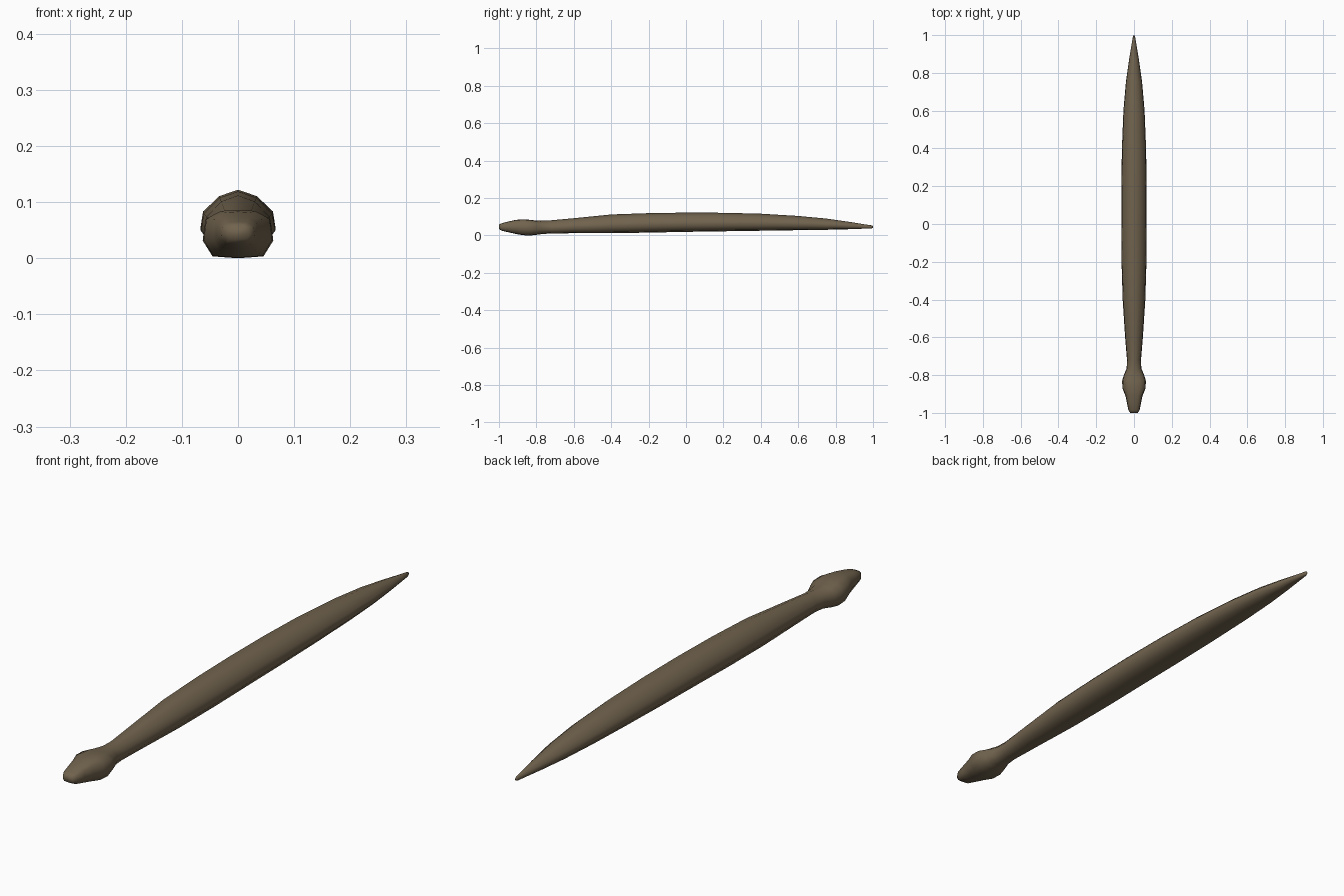
import bpy, bmesh

skin = bpy.data.materials.new("brown skin")
skin.diffuse_color = (0.165, 0.125, 0.076, 1)

# Right half of the cross-section (width fraction, height fraction), top to bottom
BODY = [(0, 1), (0.5, 0.89), (0.93, 0.62), (1, 0.32), (0.67, 0.06), (0, 0)]
HEAD = [(0, 1), (0.5, 0.98), (0.92, 0.82), (1, 0.38), (0.72, 0.04), (0, 0)]

# Stations along the body: y, half width, bottom z, top z, headness
STATIONS = [
    (-1.00, 0.020, 0.034, 0.058, 1), (-0.985, 0.030, 0.025, 0.065, 1),
    (-0.95, 0.037, 0.017, 0.074, 1), (-0.91, 0.045, 0.008, 0.083, 1),
    (-0.87, 0.061, 0.001, 0.086, 1), (-0.83, 0.063, 0.000, 0.083, 1),
    (-0.80, 0.054, 0.003, 0.079, 0.8), (-0.765, 0.039, 0.008, 0.079, 0.4),
    (-0.72, 0.037, 0.010, 0.081, 0), (-0.60, 0.047, 0.012, 0.092, 0),
    (-0.40, 0.060, 0.012, 0.112, 0), (-0.20, 0.066, 0.015, 0.119, 0),
    (0.00, 0.067, 0.019, 0.122, 0), (0.20, 0.067, 0.022, 0.121, 0),
    (0.40, 0.064, 0.025, 0.116, 0), (0.60, 0.056, 0.028, 0.104, 0),
    (0.75, 0.043, 0.030, 0.090, 0), (0.87, 0.026, 0.033, 0.073, 0),
    (0.95, 0.013, 0.036, 0.060, 0), (0.99, 0.006, 0.037, 0.054, 0),
    (1.00, 0.002, 0.040, 0.050, 0),
]


def ring(bm, y, w, lo, hi, t):
    half = [((1 - t) * b[0] + t * h[0], (1 - t) * b[1] + t * h[1])
            for b, h in zip(BODY, HEAD)]
    full = half + [(-x, z) for x, z in half[-2:0:-1]]
    return [bm.verts.new((x * w, y, lo + z * (hi - lo))) for x, z in full]


# Snake: one loft from snout to tail tip
bm = bmesh.new()
rings = [ring(bm, *s) for s in STATIONS]
n = len(rings[0])
for a, b in zip(rings, rings[1:]):
    for i in range(n):
        j = (i + 1) % n
        bm.faces.new((a[i], a[j], b[j], b[i]))
bm.faces.new(rings[0])
bm.faces.new(rings[-1][::-1])
bmesh.ops.recalc_face_normals(bm, faces=bm.faces)
for f in bm.faces:
    f.smooth = True
mesh = bpy.data.meshes.new("snake_body")
bm.to_mesh(mesh)
bm.free()
mesh.materials.append(skin)
bpy.context.collection.objects.link(bpy.data.objects.new("snake_body", mesh))
